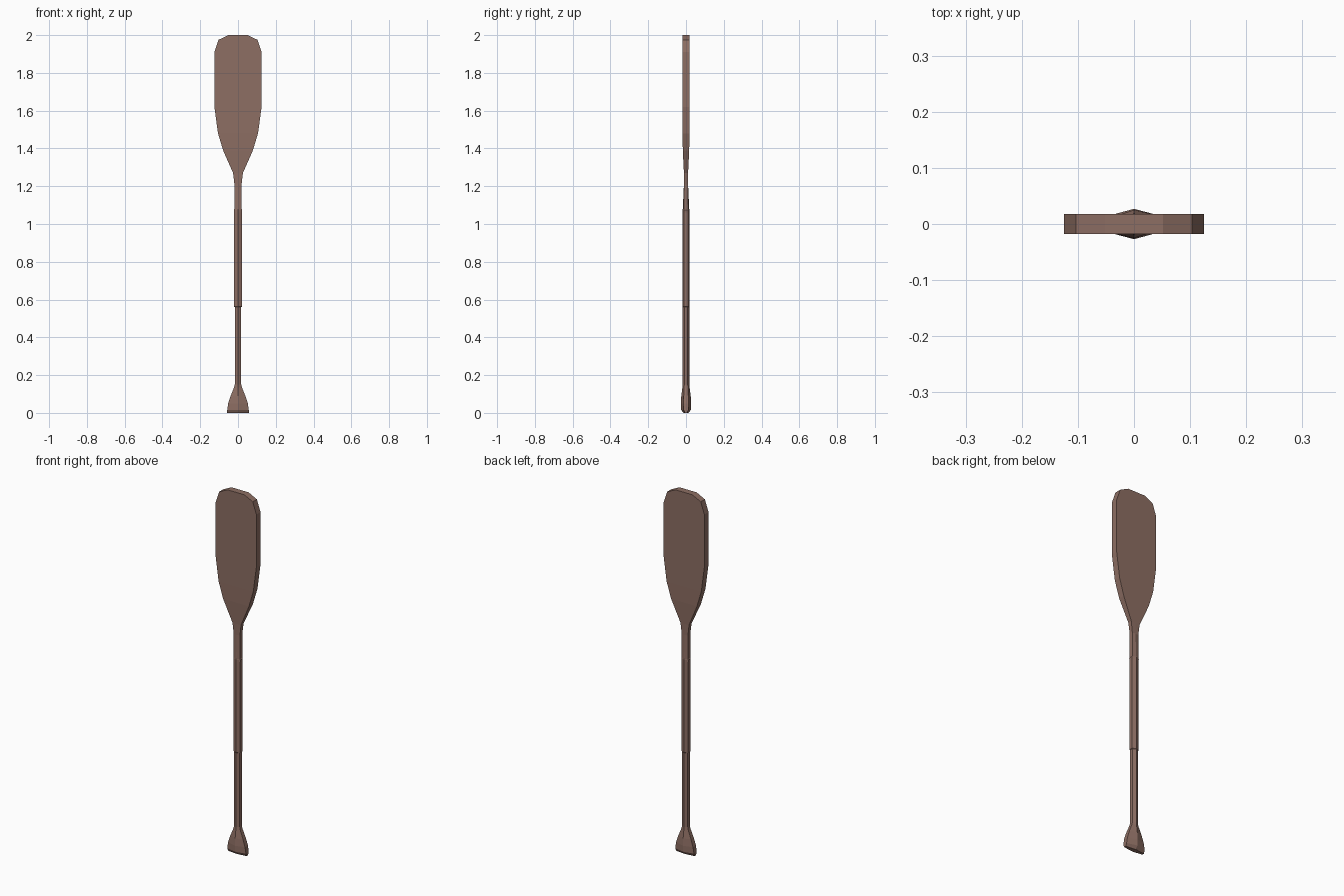
import bpy, bmesh

wood = bpy.data.materials.new("wood")
wood.diffuse_color = (0.266, 0.156, 0.125, 1)


def loft(name, sections, cap_low=False, cap_high=False):
    """Six-sided loft. Each section: z, half width, ridge depth, side-corner depth."""
    bm = bmesh.new()
    rings = []
    for z, w, h, s in sections:
        pts = [(0, -h), (w, -s), (w, s), (0, h), (-w, s), (-w, -s)]
        rings.append([bm.verts.new((x, y, z)) for x, y in pts])
    for a, b in zip(rings, rings[1:]):
        for i in range(6):
            j = (i + 1) % 6
            bm.faces.new((a[i], a[j], b[j], b[i]))
    if cap_low:
        bm.faces.new(rings[0][::-1])
    if cap_high:
        bm.faces.new(rings[-1])
    bmesh.ops.recalc_face_normals(bm, faces=bm.faces)
    mesh = bpy.data.meshes.new(name)
    bm.to_mesh(mesh)
    bm.free()
    mesh.materials.append(wood)
    obj = bpy.data.objects.new(name, mesh)
    bpy.context.collection.objects.link(obj)


# Flared hand grip at the bottom
loft("grip", [
    (0.0, 0.057, 0.013, 0.006),
    (0.016, 0.057, 0.026, 0.012),
    (0.05, 0.052, 0.027, 0.013),
    (0.09, 0.039, 0.025, 0.012),
    (0.135, 0.021, 0.019, 0.010),
    (0.15, 0.017, 0.018, 0.009),
], cap_low=True)

# Shaft with a slight step halfway
loft("shaft", [
    (0.15, 0.017, 0.018, 0.009),
    (0.56, 0.017, 0.018, 0.009),
    (0.562, 0.020, 0.019, 0.010),
    (1.06, 0.020, 0.019, 0.010),
    (1.075, 0.022, 0.018, 0.010),
    (1.08, 0.019, 0.017, 0.010),
])

# Thin neck widening into the flat blade
loft("blade", [
    (1.08, 0.019, 0.017, 0.010),
    (1.21, 0.019, 0.011, 0.010),
    (1.27, 0.026, 0.011, 0.011),
    (1.39, 0.079, 0.017, 0.017),
    (1.48, 0.106, 0.018, 0.018),
    (1.62, 0.125, 0.018, 0.018),
    (1.91, 0.125, 0.018, 0.018),
    (1.975, 0.103, 0.018, 0.018),
    (2.0, 0.052, 0.018, 0.018),
], cap_high=True)
